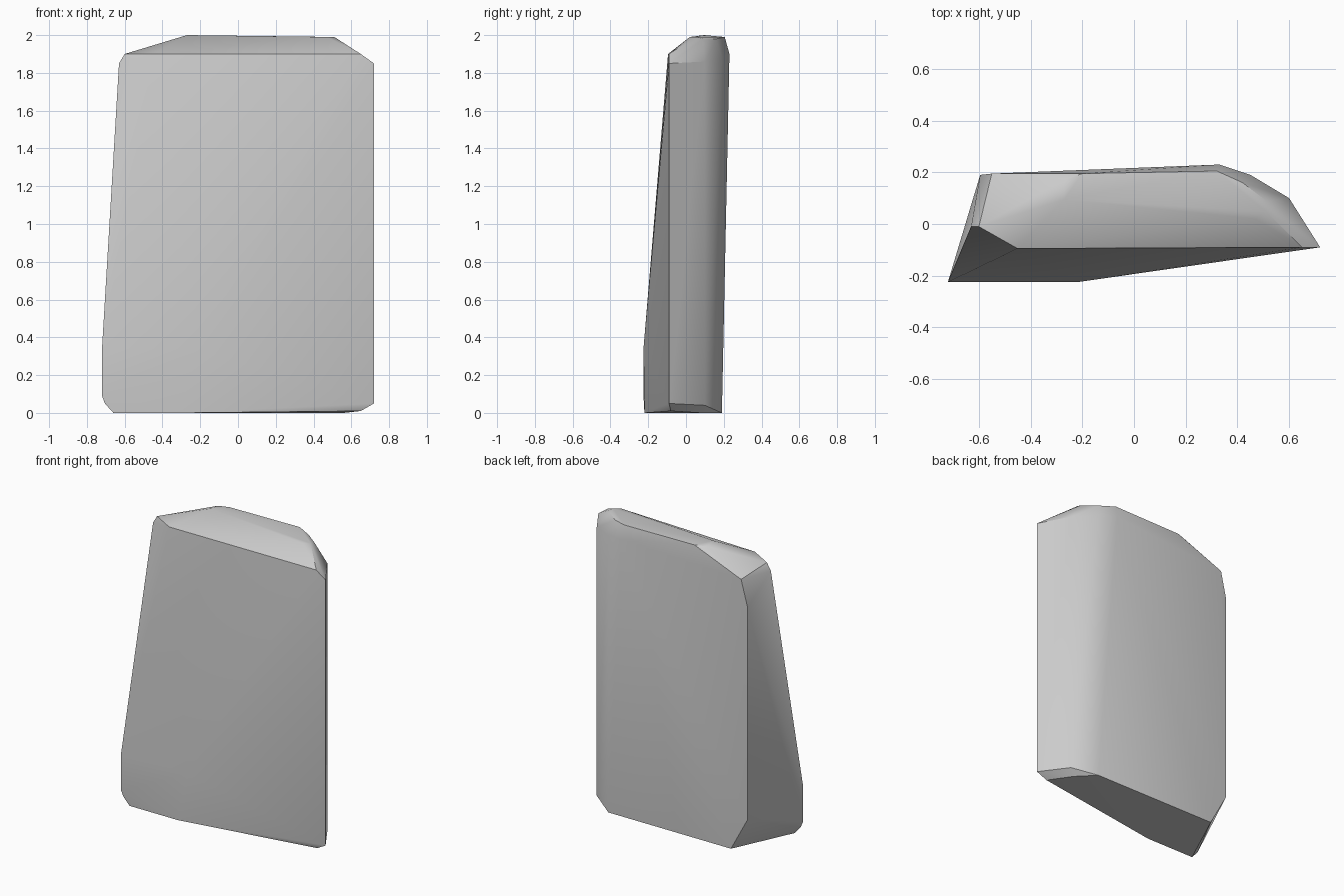
import bpy, bmesh, math

cube = bpy.data.objects.get("Cube")
if cube:
    bpy.data.objects.remove(cube, do_unlink=True)

# Stone grey material
grey = bpy.data.materials.new("stone_grey")
grey.use_nodes = True
colour = (0.6, 0.6, 0.6, 1)
grey.diffuse_color = colour
grey.node_tree.nodes["Principled BSDF"].inputs["Base Color"].default_value = colour

# Corners of the slab, grouped by region
foot = [(-.66, -.22, 0), (-.3, -.22, 0), (.65, -.08, .01),
        (.56, .08, 0), (.45, .19, 0), (-.47, .19, 0)]
front = [(-.705, -.22, .05), (-.72, -.225, .09), (-.72, -.225, .34),
         (-.22, -.225, .34), (-.45, -.095, 1.9), (.65, -.09, 1.9)]
crown = [(-.27, .095, 2), (.47, .02, 1.99), (.51, .05, 1.99), (.51, .09, 1.98),
         (.42, .16, 1.98), (.32, .205, 1.99), (-.2, .195, 1.99), (-.27, .17, 1.99)]
left_shoulder = [(-.63, -.01, 1.85), (-.6, -.01, 1.9), (-.55, .195, 1.85)]
back = [(.33, .23, 1.9)]

# Upright edges as x, y, bottom and top
uprights = [(.72, -.09, .05, 1.85), (.6, .1, .04, 1.86),
            (.45, .19, .02, 1.88), (-.595, .19, .23, 1.67)]
edges = [(x, y, z) for x, y, low, high in uprights for z in (low, high)]

# Faceted slab wrapped around the corners
bm = bmesh.new()
for corner in foot + front + crown + left_shoulder + back + edges:
    bm.verts.new(corner)
hull = bmesh.ops.convex_hull(bm, input=bm.verts)
inner = [g for g in hull["geom_interior"] if isinstance(g, bmesh.types.BMVert)]
bmesh.ops.delete(bm, geom=inner, context="VERTS")
bmesh.ops.dissolve_limit(bm, angle_limit=math.radians(1), verts=bm.verts, edges=bm.edges)
bmesh.ops.recalc_face_normals(bm, faces=bm.faces)

mesh = bpy.data.meshes.new("stone_slab")
bm.to_mesh(mesh)
bm.free()
mesh.materials.append(grey)
slab = bpy.data.objects.new("stone_slab", mesh)
bpy.context.collection.objects.link(slab)

# Soft bevels, crisp main edges
bpy.ops.object.select_all(action="DESELECT")
slab.select_set(True)
bpy.context.view_layer.objects.active = slab
bpy.ops.object.shade_smooth_by_angle(angle=math.radians(30))
